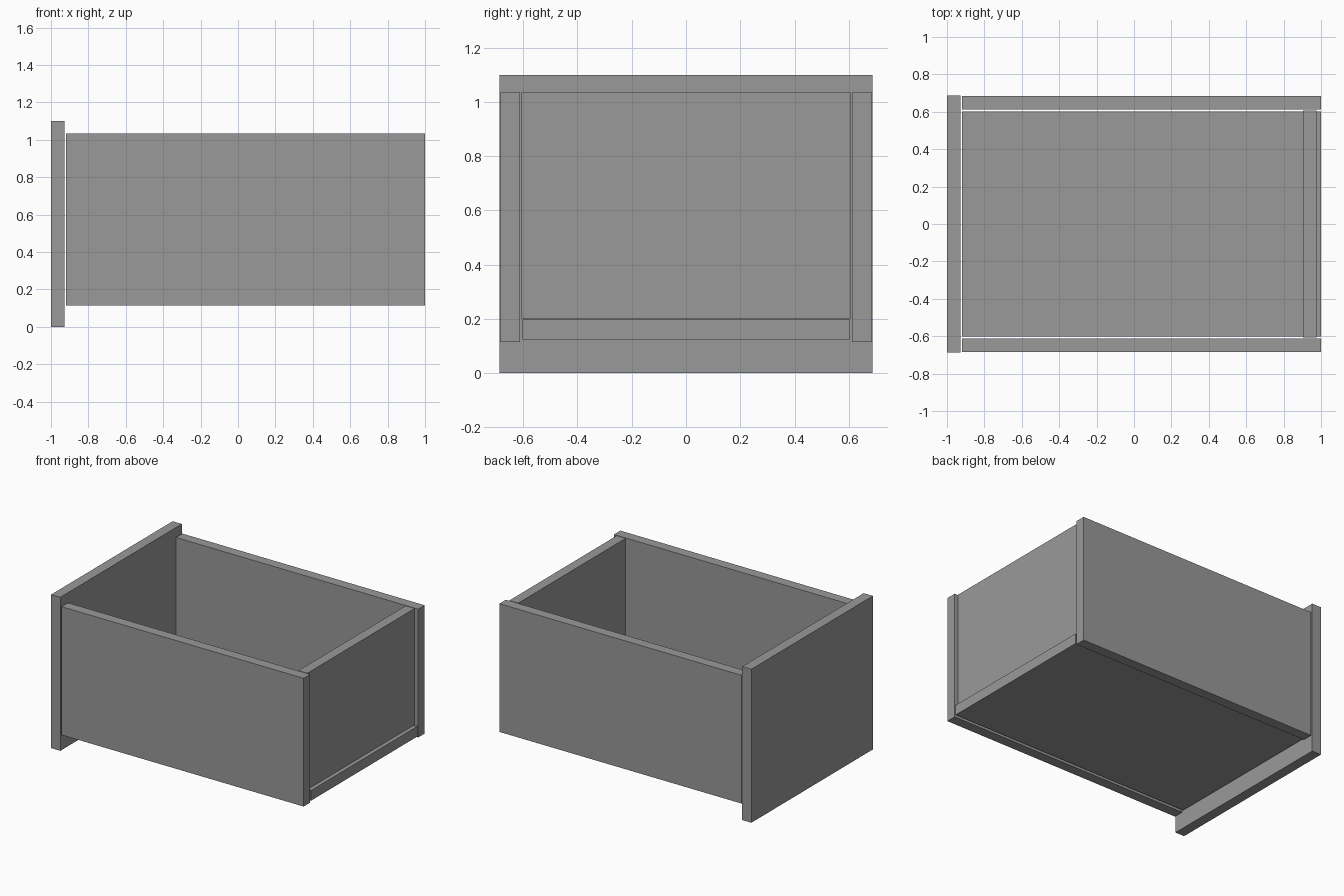
import bpy

if "Cube" in bpy.data.objects:
    bpy.data.objects.remove(bpy.data.objects["Cube"])

grey = bpy.data.materials.new("dark_grey")
grey.diffuse_color = (0.32, 0.32, 0.32, 1)
grey.use_nodes = True
grey.node_tree.nodes["Principled BSDF"].inputs["Base Color"].default_value = grey.diffuse_color


def board(name, x, y, z):
    """Box spanning the given (min, max) range on each axis."""
    bpy.ops.mesh.primitive_cube_add(size=1)
    ob = bpy.context.object
    ob.name = name
    spans = (x, y, z)
    centre = [(a + b) / 2 for a, b in spans]
    size = [b - a for a, b in spans]
    for v in ob.data.vertices:
        v.co = [c + s * p for c, s, p in zip(centre, size, v.co)]
    ob.data.materials.append(grey)
    return ob


# Tall face panel of the drawer
board("drawer_face", (-1.0, -0.927), (-0.688, 0.688), (0.0, 1.1))

# Two long side boards, just clear of the face
for name, s in (("side_front", -1), ("side_back", 1)):
    board(name, (-0.92, 1.0), sorted((s * 0.612, s * 0.685)), (0.115, 1.034))

# Bottom board, with a thin gap to each side
board("drawer_bottom", (-0.92, 1.0), (-0.602, 0.602), (0.125, 0.198))

# End board standing on the bottom, slightly inset from the end
board("end_board", (0.904, 0.975), (-0.607, 0.607), (0.201, 1.034))
